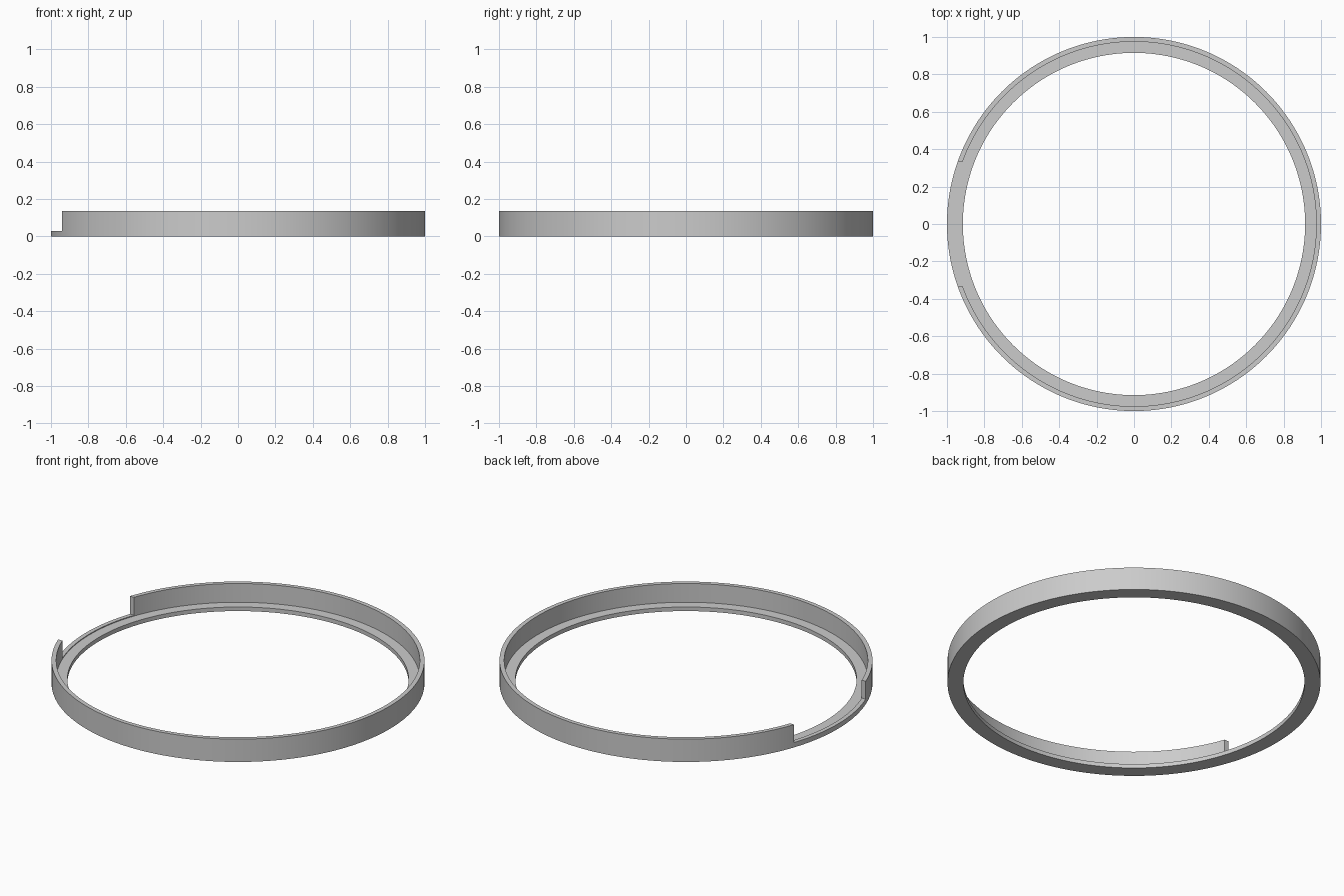
import bpy, bmesh, math

cube = bpy.data.objects.get("Cube")
if cube:
    bpy.data.objects.remove(cube, do_unlink=True)

OUTER, WALL_INNER, LIP_INNER = 1.0, 0.975, 0.915
HEIGHT, LIP_TOP, NOTCH_FLOOR = 0.135, 0.024, 0.029
NOTCH_HALF = 0.335
SEGMENTS = 192

grey = bpy.data.materials.new("plain grey")
grey.use_nodes = True
colour = (0.6, 0.6, 0.6, 1)
grey.diffuse_color = colour
grey.node_tree.nodes["Principled BSDF"].inputs["Base Color"].default_value = colour


def lathe(name, profile):
    """Closed ring swept from an (r, z) outline around the z axis."""
    bm = bmesh.new()
    rings = []
    for i in range(SEGMENTS):
        a = math.tau * i / SEGMENTS
        rings.append([bm.verts.new((r * math.cos(a), r * math.sin(a), z))
                      for r, z in profile])
    n = len(profile)
    for i, ring in enumerate(rings):
        after = rings[(i + 1) % SEGMENTS]
        for j in range(n):
            k = (j + 1) % n
            bm.faces.new((ring[j], after[j], after[k], ring[k]))
    bmesh.ops.recalc_face_normals(bm, faces=bm.faces)
    mesh = bpy.data.meshes.new(name)
    bm.to_mesh(mesh)
    bm.free()
    obj = bpy.data.objects.new(name, mesh)
    bpy.context.collection.objects.link(obj)
    mesh.materials.append(grey)
    return obj


# L-shaped ring: upright wall with an inward lip at the bottom
ring = lathe("rim_ring", [
    (LIP_INNER, 0), (OUTER, 0), (OUTER, HEIGHT),
    (WALL_INNER, HEIGHT), (WALL_INNER, LIP_TOP), (LIP_INNER, LIP_TOP)])

# Straight-sided notch through the wall on the right side
bpy.ops.mesh.primitive_cube_add(size=1, location=(-1, 0, NOTCH_FLOOR + 0.5))
cutter = bpy.context.object
cutter.name = "notch_cutter"
cutter.scale = (0.4, 2 * NOTCH_HALF, 1)
cutter.hide_render = True

notch = ring.modifiers.new("notch", "BOOLEAN")
notch.operation = "DIFFERENCE"
notch.solver = "EXACT"
notch.object = cutter

bpy.ops.object.select_all(action="DESELECT")
ring.select_set(True)
bpy.context.view_layer.objects.active = ring
bpy.ops.object.modifier_apply(modifier=notch.name)
bpy.data.objects.remove(cutter, do_unlink=True)
bpy.ops.object.shade_smooth_by_angle(angle=math.radians(30))
